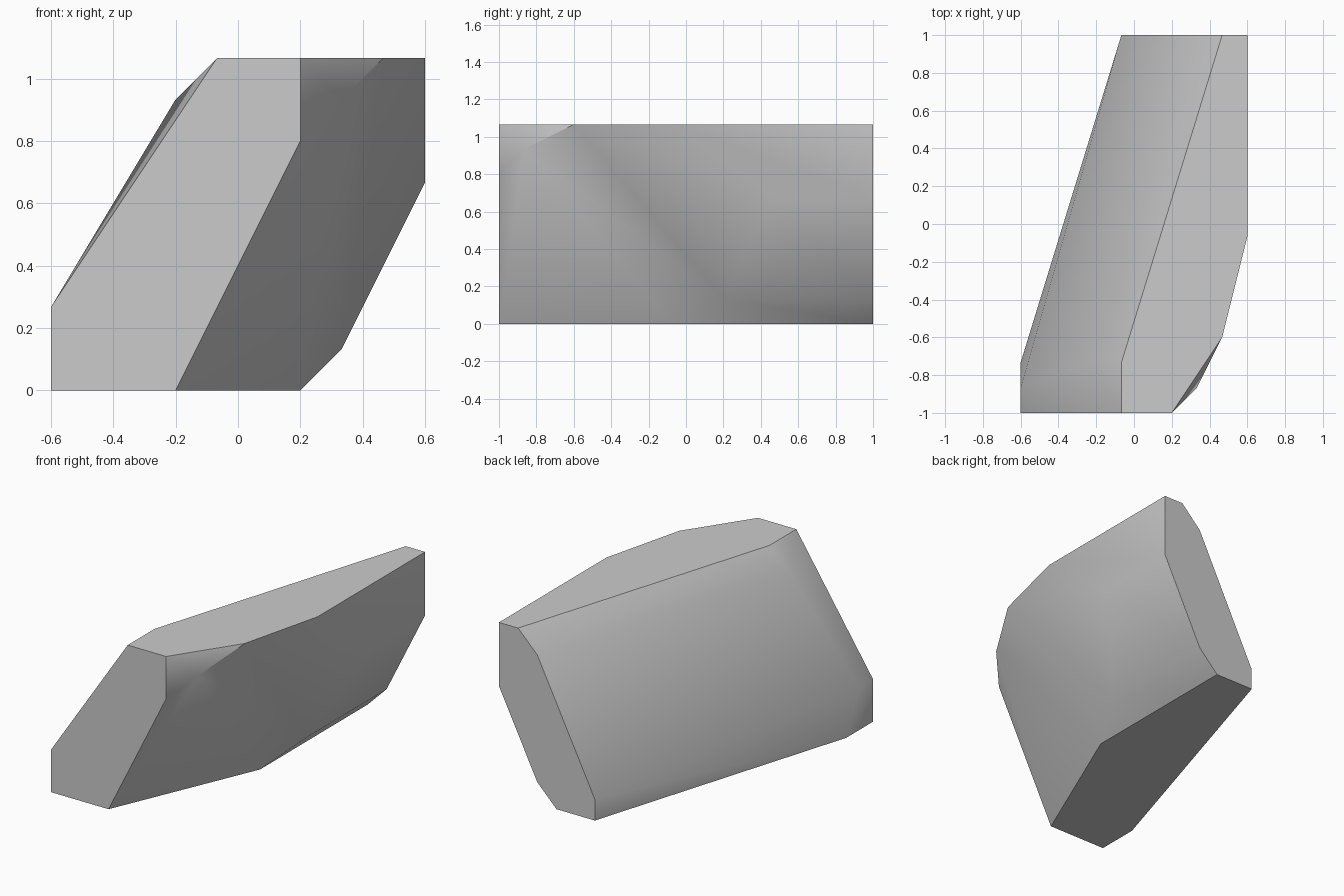
import bpy
import bmesh
import math
from mathutils import Vector

cube = bpy.data.objects.get("Cube")
if cube:
    bpy.data.objects.remove(cube, do_unlink=True)

# The stone is cut on a coarse grid of 9 x 15 x 8 cells
CELL = 2 / 15
ORIGIN = Vector((4.5, 7.5, 0))

stone_grey = bpy.data.materials.new("stone_grey")
stone_grey.use_nodes = True
colour = (0.6, 0.6, 0.6, 1)
stone_grey.diffuse_color = colour
shader = next(n for n in stone_grey.node_tree.nodes if n.type == 'BSDF_PRINCIPLED')
shader.inputs["Base Color"].default_value = colour

# Flat end profiles as (x, z)
front_profile = [(0, 0), (3, 0), (6, 6), (6, 8), (4, 8), (0, 2)]
back_profile = [(4, 0), (6, 0), (7, 1), (9, 5), (9, 8), (8, 8), (7, 7), (4, 1)]

# Corners along the long sides as (x, y, z)
top_corners = [(4, 2, 8), (8, 3, 8), (9, 7, 8)]
side_corners = [(3, 2, 7), (0, 1, 2), (7, 1, 7), (9, 11, 5), (7, 9, 1)]
base_corners = [(0, 2, 0), (6, 7, 0)]

corners = [(x, 0, z) for x, z in front_profile]
corners += [(x, 15, z) for x, z in back_profile]
corners += top_corners + side_corners + base_corners

# Wrap the corners in one convex stone
bm = bmesh.new()
for corner in corners:
    bm.verts.new((Vector(corner) - ORIGIN) * CELL)
bmesh.ops.convex_hull(bm, input=bm.verts[:], use_existing_faces=False)
loose = [v for v in bm.verts if not v.link_faces]
bmesh.ops.delete(bm, geom=loose, context='VERTS')

# Merge flat triangles into clean facets
bmesh.ops.dissolve_limit(bm, angle_limit=math.radians(0.5),
                         verts=bm.verts[:], edges=bm.edges[:])
bmesh.ops.recalc_face_normals(bm, faces=bm.faces[:])

mesh = bpy.data.meshes.new("stone_block")
bm.to_mesh(mesh)
bm.free()
mesh.materials.append(stone_grey)
stone = bpy.data.objects.new("stone_block", mesh)
bpy.context.collection.objects.link(stone)

# Soften the shallow edges and keep the steep cuts crisp
bpy.ops.object.select_all(action='DESELECT')
stone.select_set(True)
bpy.context.view_layer.objects.active = stone
bpy.ops.object.shade_smooth_by_angle(angle=math.radians(35))
